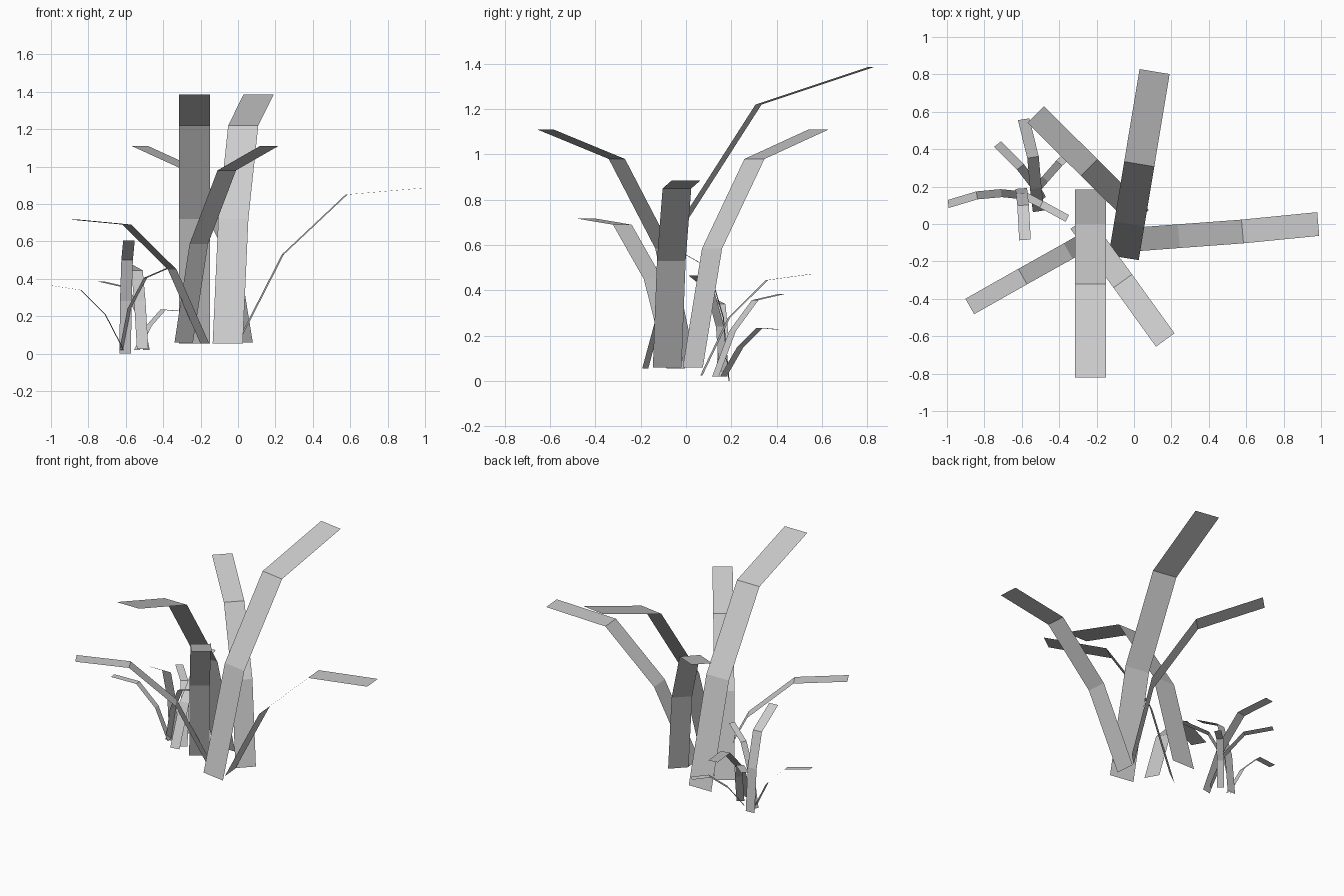
import bpy
from mathutils import Vector


def blade(name, width, points):
    """Flat folded strip following a centre line, with level cross edges."""
    pts = [Vector(p) for p in points]
    run = pts[-1] - pts[0]
    side = Vector((-run.y, run.x, 0)).normalized() * width / 2
    verts = [v for p in pts for v in (p + side, p - side)]
    faces = [(2*i, 2*i + 1, 2*i + 3, 2*i + 2) for i in range(len(pts) - 1)]
    mesh = bpy.data.meshes.new(name)
    mesh.from_pydata(verts, [], faces)
    bpy.context.collection.objects.link(bpy.data.objects.new(name, mesh))


# Large tuft: six folded leaves, base to tip
large = {
    "right": (0.127, [(0.0, -0.083, 0.06), (0.24, -0.065, 0.53), (0.58, -0.04, 0.85), (0.985, 0.0, 0.885)]),
    "back": (0.163, [(-0.055, -0.18, 0.055), (-0.025, 0.0, 0.72), (0.028, 0.32, 1.22), (0.11, 0.815, 1.385)]),
    "front": (0.165, [(-0.232, 0.185, 0.055), (-0.232, 0.0, 0.72), (-0.232, -0.32, 1.22), (-0.232, -0.82, 1.385)]),
    "back_left": (0.125, [(0.035, 0.03, 0.06), (-0.05, 0.115, 0.585), (-0.24, 0.302, 0.98), (-0.525, 0.585, 1.11)]),
    "front_right": (0.122, [(-0.29, 0.01, 0.06), (-0.21, -0.1, 0.585), (-0.06, -0.305, 0.98), (0.167, -0.62, 1.11)]),
    "front_left": (0.095, [(-0.178, -0.045, 0.055), (-0.352, -0.145, 0.45), (-0.595, -0.281, 0.69), (-0.878, -0.441, 0.717)]),
}
# Small tuft beside it
small = {
    "back": (0.062, [(-0.51, 0.068, 0.025), (-0.525, 0.19, 0.28), (-0.54, 0.357, 0.445), (-0.59, 0.56, 0.473)]),
    "back_left": (0.047, [(-0.49, 0.13, 0.02), (-0.53, 0.205, 0.22), (-0.607, 0.305, 0.357), (-0.73, 0.427, 0.385)]),
    "front": (0.062, [(-0.603, 0.19, 0.0), (-0.6, 0.165, 0.28), (-0.593, 0.1, 0.5), (-0.583, -0.085, 0.605)]),
    "left": (0.043, [(-0.612, 0.155, 0.02), (-0.71, 0.165, 0.21), (-0.84, 0.153, 0.34), (-0.993, 0.107, 0.363)]),
    "right": (0.04, [(-0.625, 0.165, 0.02), (-0.582, 0.15, 0.24), (-0.495, 0.105, 0.405), (-0.357, 0.03, 0.465)]),
    "back_right": (0.042, [(-0.54, 0.165, 0.02), (-0.475, 0.24, 0.15), (-0.4, 0.325, 0.235), (-0.32, 0.4, 0.228)]),
}
for tuft, leaves in (("large", large), ("small", small)):
    for place, (width, points) in leaves.items():
        blade(f"{tuft}_leaf_{place}", width, points)
